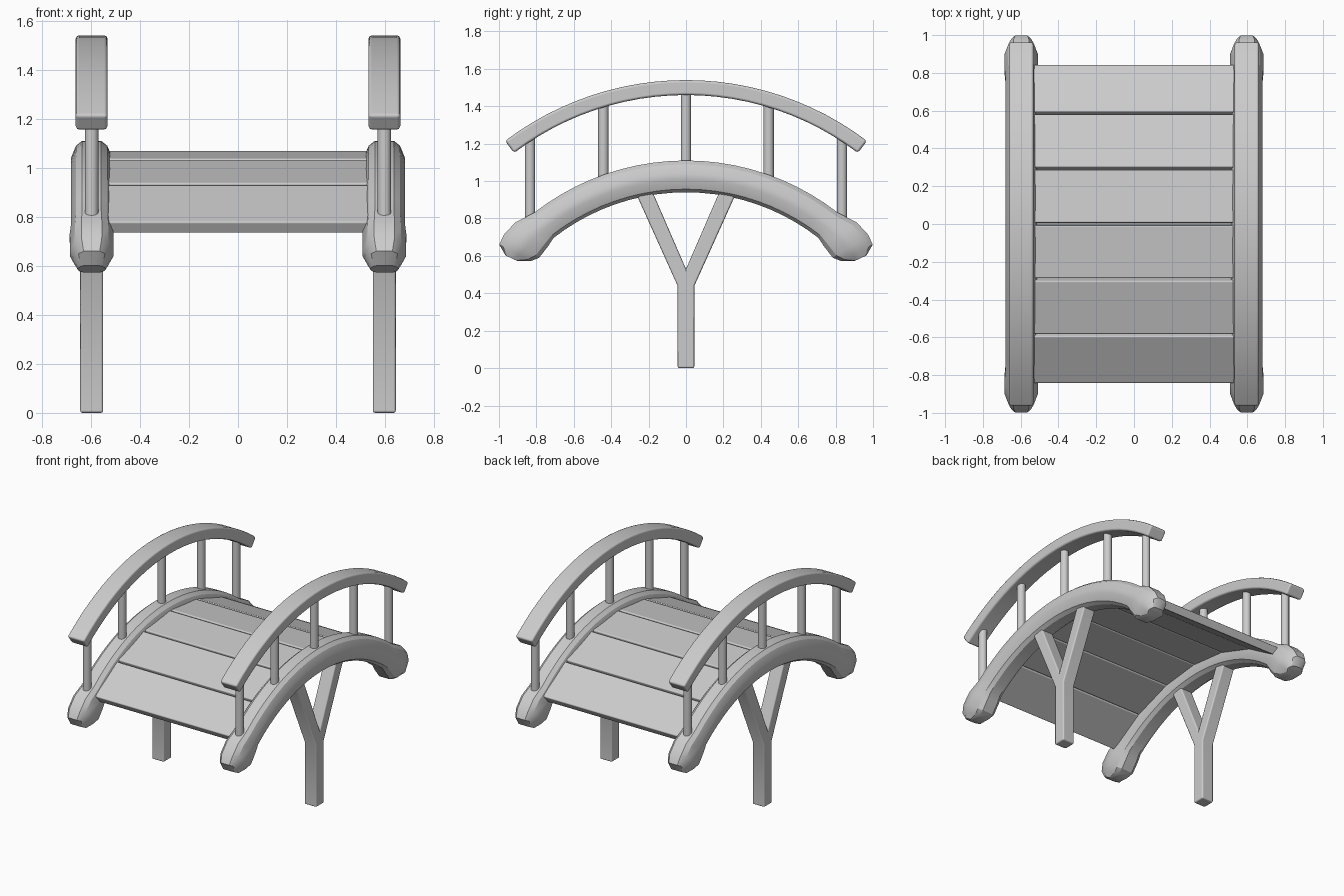
import bpy, bmesh, math
from mathutils import Vector

if "Cube" in bpy.data.objects:
    bpy.data.objects.remove(bpy.data.objects["Cube"])

wood = bpy.data.materials.new("plain grey")
wood.diffuse_color = (0.6, 0.6, 0.6, 1)
wood.use_nodes = True
wood.node_tree.nodes["Principled BSDF"].inputs["Base Color"].default_value = wood.diffuse_color


def finish(name, bm, bevel=0.0, segments=2, angle=30):
    bmesh.ops.recalc_face_normals(bm, faces=bm.faces)
    me = bpy.data.meshes.new(name)
    bm.to_mesh(me)
    bm.free()
    me.materials.append(wood)
    for p in me.polygons:
        p.use_smooth = True
    me.set_sharp_from_angle(angle=math.radians(angle))
    ob = bpy.data.objects.new(name, me)
    bpy.context.collection.objects.link(ob)
    if bevel:
        m = ob.modifiers.new("bevel", 'BEVEL')
        m.width = bevel
        m.segments = segments
        m.limit_method = 'ANGLE'
        m.angle_limit = math.radians(35)
        m.harden_normals = True
    return ob


def loft(rings):
    bm = bmesh.new()
    vs = [[bm.verts.new(p) for p in r] for r in rings]
    n = len(vs[0])
    for a, b in zip(vs, vs[1:]):
        for i in range(n):
            bm.faces.new((a[i], a[(i + 1) % n], b[(i + 1) % n], b[i]))
    bm.faces.new(vs[0])
    bm.faces.new(vs[-1][::-1])
    return bm


def on_arc(r, cz, a):
    return (r * math.sin(a), cz + r * math.cos(a))


def beam(name, x):
    # rings are (top point, bottom point, width scale), thickened at the ends
    end = [((0.912, 0.78), (0.735, 0.655), 1.04),
           ((0.975, 0.712), (0.785, 0.59), 1.03),
           ((0.998, 0.66), (0.83, 0.572), 0.82),
           ((0.965, 0.602), (0.90, 0.572), 0.66)]
    mid = []
    for i in range(-10, 11):
        a = math.radians(38) * i / 10
        mid.append((on_arc(1.32, -0.21, a), on_arc(1.15, -0.21, a), 0.97))
    start = [((-t[0], t[1]), (-b[0], b[1]), s) for t, b, s in reversed(end)]
    half = [(0.04, 0), (0.066, 0.12), (0.086, 0.4), (0.086, 0.6), (0.066, 0.9), (0.04, 1)]
    section = half + [(-w, t) for w, t in reversed(half)]
    rings = [[(x + w * s, t[0] + (b[0] - t[0]) * f, t[1] + (b[1] - t[1]) * f)
              for w, f in section] for t, b, s in start + mid + end]
    finish(name, loft(rings), angle=26)


def rail(name, x):
    rings = []
    for i in range(-12, 13):
        a = math.radians(37.2) * i / 12
        o, n = on_arc(1.6, -0.06, a), on_arc(1.52, -0.06, a)
        rings.append([(x - 0.065, *o), (x + 0.065, *o), (x + 0.065, *n), (x - 0.065, *n)])
    finish(name, loft(rings), 0.014)


def leg(name, x):
    prof = [(-0.045, 0), (0.045, 0), (0.045, 0.44), (0.268, 0.935),
            (0.18, 0.945), (0, 0.53), (-0.18, 0.945), (-0.268, 0.935), (-0.045, 0.44)]
    bm = bmesh.new()
    f = bm.faces.new([bm.verts.new((x - 0.047, y, z)) for y, z in prof])
    g = bmesh.ops.extrude_face_region(bm, geom=[f])
    bmesh.ops.translate(bm, vec=(0.094, 0, 0),
                        verts=[v for v in g['geom'] if isinstance(v, bmesh.types.BMVert)])
    finish(name, bm, 0.01)


def post(name, x, y, z0, z1):
    rings = []
    for z in (z0, z1):
        rings.append([(x + 0.028 * math.cos(k * math.tau / 12),
                       y + 0.028 * math.sin(k * math.tau / 12), z) for k in range(12)])
    finish(name, loft(rings), angle=40)


# both sides: curved beam, handrail, forked leg, posts
for side, s in (("left", -1), ("right", 1)):
    x = 0.597 * s
    beam(side + "_beam", x)
    rail(side + "_handrail", x)
    leg(side + "_forked_leg", x)
    for i, y in enumerate((-0.834, -0.442, 0, 0.442, 0.834)):
        z0 = math.sqrt(1.32 ** 2 - y * y) - 0.21 - 0.05
        z1 = math.sqrt(1.56 ** 2 - y * y) - 0.06
        post(f"{side}_post_{i + 1}", x, y, z0, z1)

# deck planks following the arch
joints = [(0, 1.07), (0.295, 1.037), (0.59, 0.935), (0.85, 0.775)]
for s in (-1, 1):
    for i, (p, q) in enumerate(zip(joints, joints[1:])):
        a, b = Vector((s * p[0], p[1])), Vector((s * q[0], q[1]))
        d = (b - a).normalized()
        n = Vector((-d.y, d.x)) * s * -0.055
        a, b = a + d * 0.007, b - d * 0.007
        quad = (a, b, b + n, a + n)
        bm = loft([[(x, v.x, v.y) for v in quad] for x in (-0.535, 0.535)])
        finish(f"plank_{'front' if s < 0 else 'back'}_{i + 1}", bm, 0.008)
